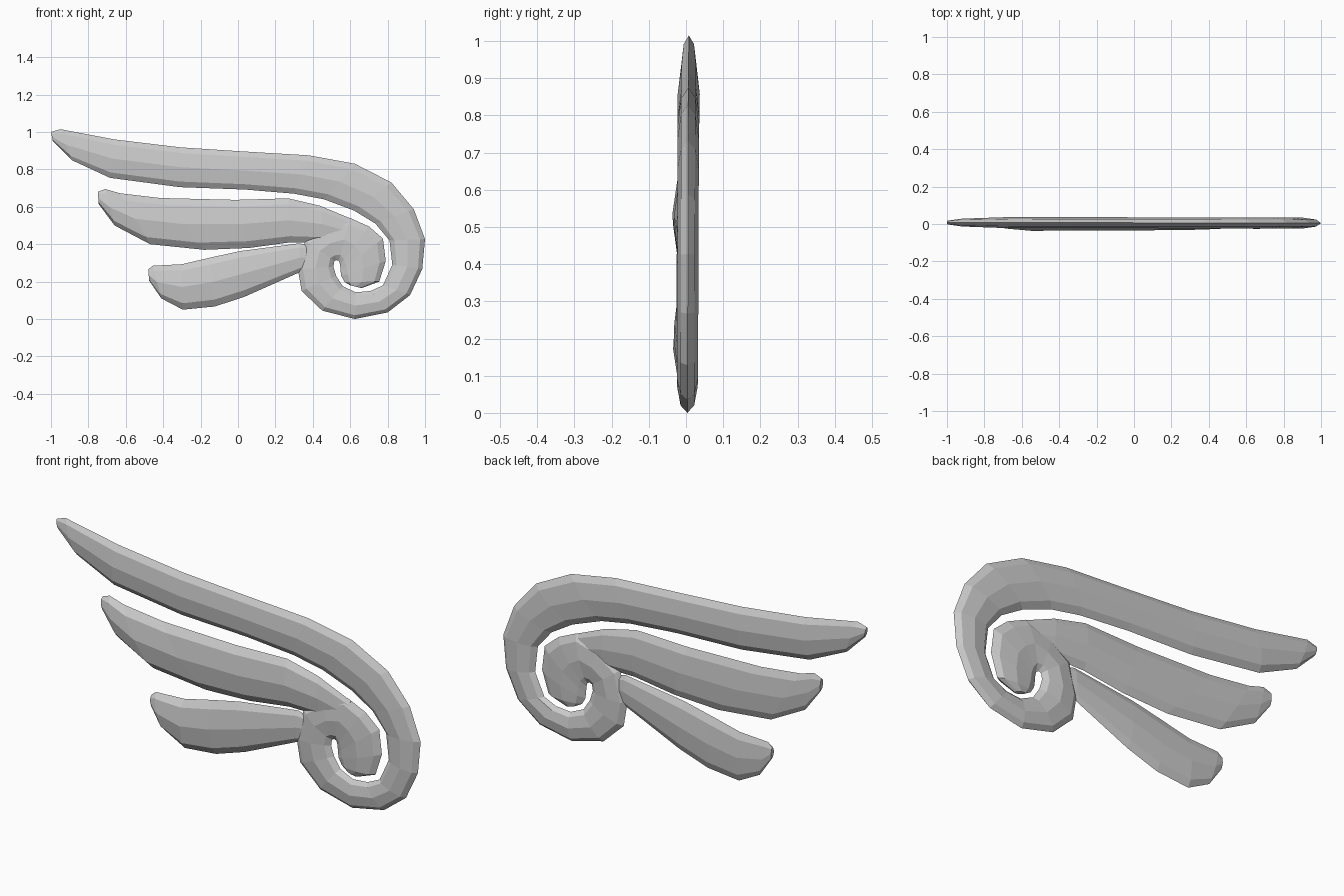
import bpy, bmesh

grey = bpy.data.materials.new("light grey")
grey.diffuse_color = (0.6, 0.6, 0.6, 1)

# Cross-section: (position from outer to inner edge, share of thickness)
RING = [(0, 0), (0.14, 0.66), (0.5, 1), (0.86, 0.66),
        (1, 0), (0.86, -0.66), (0.5, -1), (0.14, -0.66)]


def feather(name, sections, front, back, taper_start, taper_end):
    """Sweep a flat eight-sided section between outer and inner edge points."""
    bm = bmesh.new()
    rings = []
    n = len(sections)
    for k, (ox, oz, ix, iz) in enumerate(sections):
        u = k / (n - 1)
        t = 1.0
        if k < len(taper_start):
            t = taper_start[k]
        if n - 1 - k < len(taper_end):
            t = taper_end[n - 1 - k]
        f, b = front(u), back(u)
        mid = 0.008 * (1 - u)
        ring = []
        for s, h in RING:
            y = mid + abs(h) * t * ((b if h > 0 else f) - mid)
            ring.append(bm.verts.new((ox + (ix - ox) * s, y, oz + (iz - oz) * s)))
        rings.append(ring)
    for a, c in zip(rings, rings[1:]):
        for i in range(8):
            j = (i + 1) % 8
            bm.faces.new((a[i], a[j], c[j], c[i]))
    bm.faces.new(rings[0])
    bm.faces.new(rings[-1])
    bmesh.ops.recalc_face_normals(bm, faces=bm.faces)
    mesh = bpy.data.meshes.new(name)
    bm.to_mesh(mesh)
    bm.free()
    mesh.materials.append(grey)
    obj = bpy.data.objects.new(name, mesh)
    bpy.context.collection.objects.link(obj)
    return obj


# Long top feather that curls round into the spiral: outer x, z, inner x, z
top = [
    (-1.00, 1.00, -0.99, 0.95), (-0.95, 1.015, -0.89, 0.85),
    (-0.66, 0.96, -0.685, 0.755), (-0.31, 0.918, -0.31, 0.705),
    (0.01, 0.897, 0.04, 0.692), (0.38, 0.875, 0.30, 0.67),
    (0.625, 0.83, 0.46, 0.64), (0.82, 0.73, 0.62, 0.58),
    (0.94, 0.587, 0.735, 0.51), (1.00, 0.427, 0.81, 0.42),
    (0.985, 0.267, 0.825, 0.29), (0.92, 0.128, 0.775, 0.18),
    (0.80, 0.035, 0.71, 0.15), (0.625, 0.0, 0.63, 0.143),
    (0.45, 0.045, 0.56, 0.175), (0.34, 0.15, 0.525, 0.23),
    (0.32, 0.267, 0.51, 0.28), (0.36, 0.42, 0.515, 0.31),
    (0.47, 0.50, 0.528, 0.315), (0.60, 0.54, 0.54, 0.31),
    (0.70, 0.495, 0.546, 0.29), (0.775, 0.43, 0.548, 0.26),
    (0.79, 0.31, 0.552, 0.23), (0.755, 0.20, 0.57, 0.198),
    (0.66, 0.165, 0.60, 0.18)]
feather("top_feather_and_spiral", top, lambda u: -0.022 - 0.004 * u,
        lambda u: 0.038 - 0.012 * u, [0.35, 0.7], [0.5, 0.9])

# Middle feather, its root buried in the spiral
middle = [
    (-0.75, 0.68, -0.745, 0.615), (-0.71, 0.695, -0.66, 0.50),
    (-0.63, 0.672, -0.47, 0.40), (-0.417, 0.647, -0.18, 0.37),
    (-0.015, 0.637, 0.06, 0.38), (0.27, 0.645, 0.28, 0.41),
    (0.44, 0.605, 0.46, 0.41), (0.62, 0.53, 0.58, 0.40)]
feather("middle_feather", middle, lambda u: -0.039 + 0.009 * u,
        lambda u: 0.028, [0.35, 0.7], [0.5, 0.85])

# Short lower feather, its root buried in the side of the spiral
lower = [
    (-0.48, 0.265, -0.475, 0.205), (-0.455, 0.285, -0.41, 0.11),
    (-0.30, 0.293, -0.295, 0.05), (-0.15, 0.328, -0.123, 0.067),
    (0.01, 0.363, 0.037, 0.12), (0.33, 0.405, 0.33, 0.25),
    (0.43, 0.38, 0.43, 0.29)]
feather("lower_feather", lower, lambda u: -0.038 + 0.01 * u,
        lambda u: 0.028, [0.35, 0.75], [0.3, 0.7])
